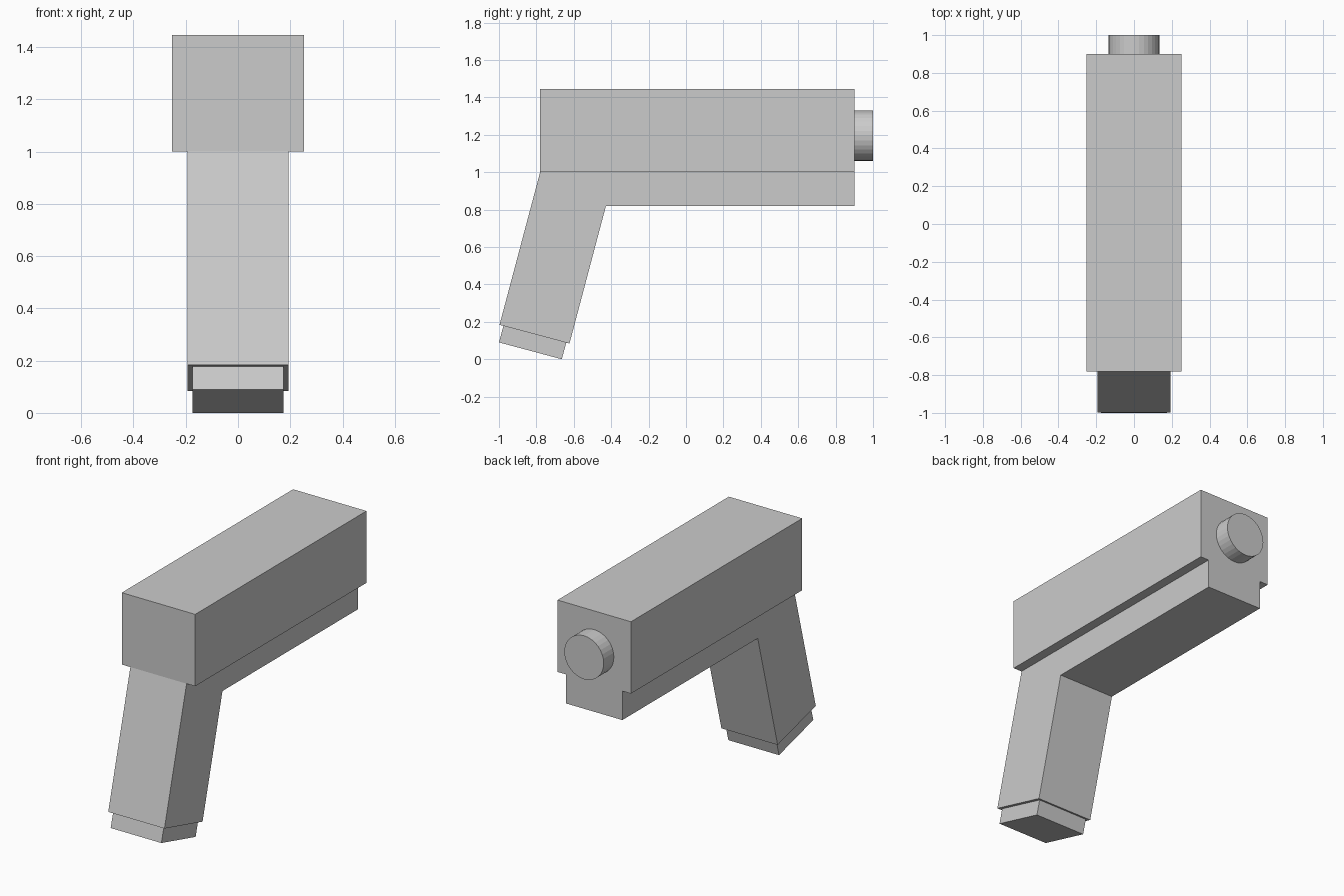
import bpy, bmesh, math
from mathutils import Matrix

if "Cube" in bpy.data.objects:
    bpy.data.objects.remove(bpy.data.objects["Cube"])

grey = bpy.data.materials.new("plain_grey")
grey.diffuse_color = (0.6, 0.6, 0.6, 1)
grey.use_nodes = True
grey.node_tree.nodes["Principled BSDF"].inputs["Base Color"].default_value = grey.diffuse_color


def finish(name, bm):
    bmesh.ops.recalc_face_normals(bm, faces=bm.faces)
    mesh = bpy.data.meshes.new(name)
    bm.to_mesh(mesh)
    bm.free()
    mesh.materials.append(grey)
    obj = bpy.data.objects.new(name, mesh)
    bpy.context.collection.objects.link(obj)
    return obj


def side_profile(name, points, half_width):
    """Extrude a (y, z) outline across x, centred on x = 0."""
    bm = bmesh.new()
    face = bm.faces.new([bm.verts.new((-half_width, y, z)) for y, z in points])
    moved = bmesh.ops.extrude_face_region(bm, geom=[face])["geom"]
    verts = [v for v in moved if isinstance(v, bmesh.types.BMVert)]
    bmesh.ops.translate(bm, verts=verts, vec=(2 * half_width, 0, 0))
    return finish(name, bm)


# Upper block
side_profile("slide", [(-0.78, 1.0), (0.9, 1.0), (0.9, 1.446), (-0.78, 1.446)], 0.252)

# Under-rail and slanted handle in one piece
side_profile("frame_and_grip", [(-0.78, 1.0), (-0.997, 0.184), (-0.623, 0.084),
                                (-0.428, 0.82), (0.9, 0.82), (0.9, 1.0)], 0.193)

# Base plate under the handle
side_profile("magazine_base", [(-0.976, 0.179), (-1.0, 0.09), (-0.664, 0.0),
                               (-0.64, 0.089)], 0.174)

# Round muzzle
bm = bmesh.new()
bmesh.ops.create_cone(bm, cap_ends=True, segments=32, radius1=0.135, radius2=0.135, depth=0.1,
                      matrix=Matrix.Translation((0, 0.95, 1.195)) @ Matrix.Rotation(math.pi / 2, 4, 'X'))
finish("muzzle", bm)
